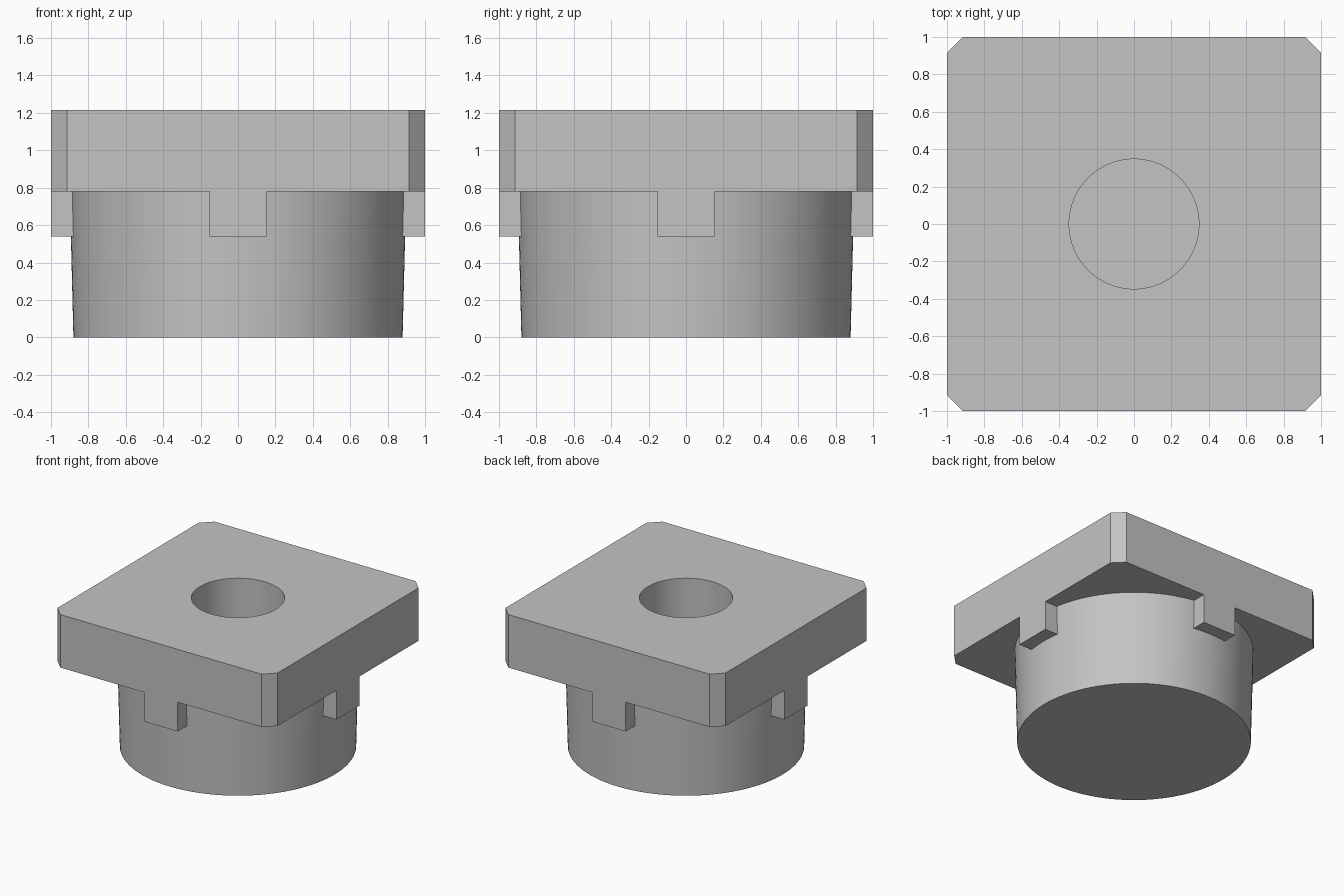
import bpy, bmesh, math

if "Cube" in bpy.data.objects:
    bpy.data.objects.remove(bpy.data.objects["Cube"])

gray = bpy.data.materials.new("plain gray")
gray.diffuse_color = (0.55, 0.55, 0.55, 1)
gray.use_nodes = True
gray.node_tree.nodes["Principled BSDF"].inputs["Base Color"].default_value = gray.diffuse_color


def prism(name, bottom, top, z0, z1):
    """Solid between two matching outlines at heights z0 and z1."""
    bm = bmesh.new()
    lo = [bm.verts.new((x, y, z0)) for x, y in bottom]
    hi = [bm.verts.new((x, y, z1)) for x, y in top]
    n = len(lo)
    bm.faces.new(lo[::-1])
    bm.faces.new(hi)
    for i in range(n):
        j = (i + 1) % n
        bm.faces.new((lo[i], lo[j], hi[j], hi[i]))
    me = bpy.data.meshes.new(name)
    bm.to_mesh(me)
    bm.free()
    me.materials.append(gray)
    ob = bpy.data.objects.new(name, me)
    bpy.context.collection.objects.link(ob)
    return ob


def circle(r, n=128):
    return [(r * math.cos(2 * math.pi * i / n), r * math.sin(2 * math.pi * i / n)) for i in range(n)]


def combine(target, tool, operation):
    bpy.context.view_layer.objects.active = target
    mod = target.modifiers.new(operation.lower(), 'BOOLEAN')
    mod.operation, mod.solver, mod.object = operation, 'EXACT', tool
    bpy.ops.object.modifier_apply(modifier=mod.name)
    bpy.data.objects.remove(tool)


# Square head with chamfered corners
c = 0.915
outline = [(c, -1), (1, -c), (1, c), (c, 1), (-c, 1), (-1, c), (-1, -c), (-c, -1)]
plug = prism("plug_body", outline, outline, 0.78, 1.215)

# Tapered round body, run slightly into the head
combine(plug, prism("round_body", circle(0.88), circle(0.9), 0, 0.8), 'UNION')

# Four locating tabs flush with the head sides
for k in range(4):
    a = k * math.pi / 2
    tab = [(x * math.cos(a) - y * math.sin(a), x * math.sin(a) + y * math.cos(a))
           for x, y in [(0.7, -0.152), (1, -0.152), (1, 0.152), (0.7, 0.152)]]
    combine(plug, prism("locating_tab", tab, tab, 0.54, 0.8), 'UNION')

# Blind hole in the top
bore = circle(0.347, 96)
combine(plug, prism("bore_cutter", bore, bore, 0.42, 1.4), 'DIFFERENCE')

# Smooth round walls, sharp edges elsewhere
bpy.ops.object.select_all(action='DESELECT')
plug.select_set(True)
bpy.context.view_layer.objects.active = plug
bpy.ops.object.shade_smooth_by_angle(angle=math.radians(30))
